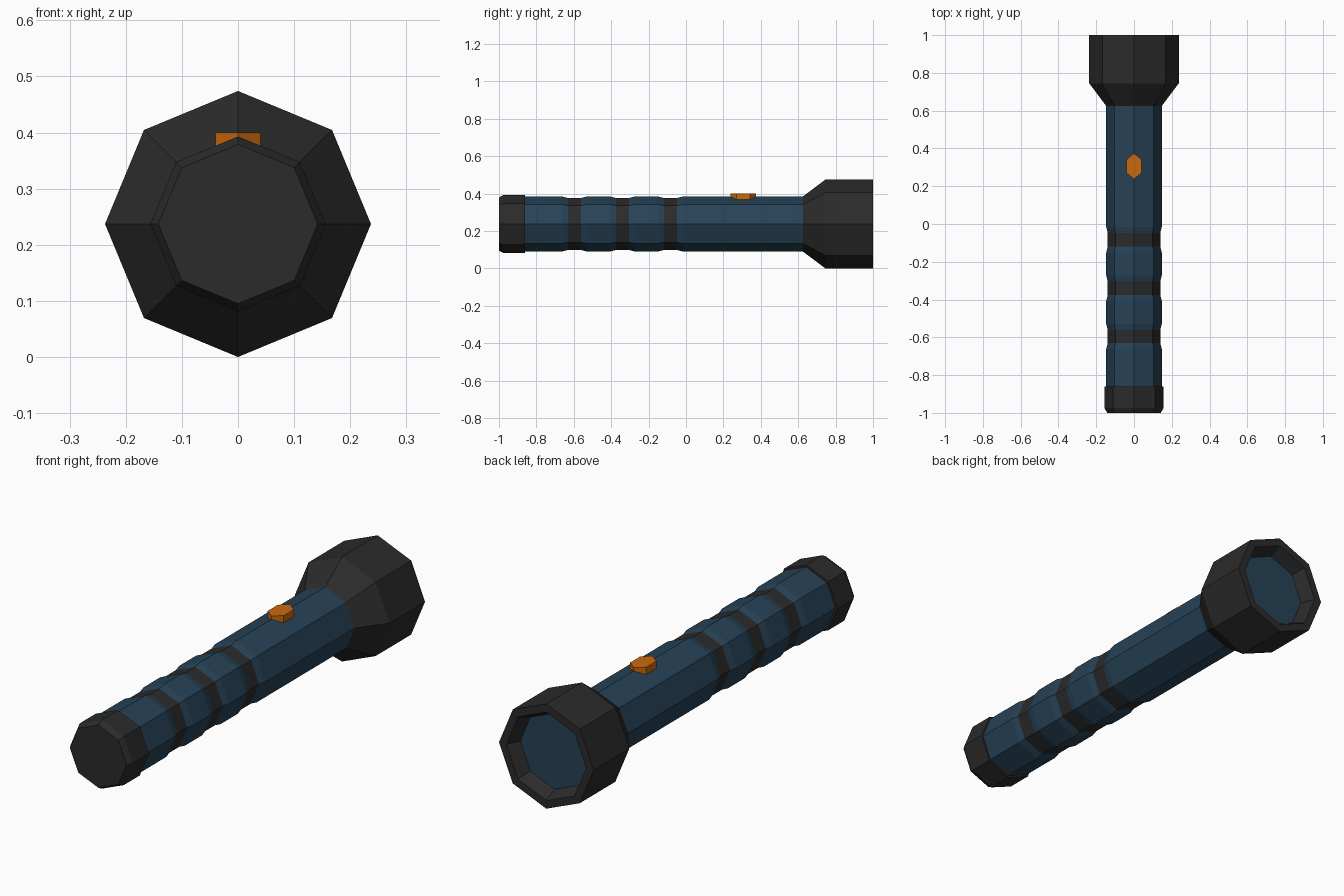
import bpy, bmesh, math

if "Cube" in bpy.data.objects:
    bpy.data.objects.remove(bpy.data.objects["Cube"])

CZ = 0.237  # height of the torch axis


def material(name, rgb):
    m = bpy.data.materials.new(name)
    m.diffuse_color = (*rgb, 1)
    m.use_nodes = True
    m.node_tree.nodes["Principled BSDF"].inputs["Base Color"].default_value = m.diffuse_color
    return m


BLACK = material("dark rubber", (0.024, 0.024, 0.024))
BLUE = material("navy blue", (0.02, 0.055, 0.095))
ORANGE = material("orange", (0.6, 0.14, 0.004))


def lathe(name, profile, mats, n=8, cap_start=False, cap_end=False, pick=None, end_mat=0):
    """Octagonal lathe of (y, radius) points about the torch axis."""
    bm = bmesh.new()
    rings = [[bm.verts.new((r * math.cos(2 * math.pi * i / n), y,
                            CZ + r * math.sin(2 * math.pi * i / n)))
              for i in range(n)] for y, r in profile]
    for k, (a, b) in enumerate(zip(rings, rings[1:])):
        for i in range(n):
            j = (i + 1) % n
            f = bm.faces.new((a[i], b[i], b[j], a[j]))
            f.material_index = pick(k) if pick else 0
    if cap_start:
        bm.faces.new(rings[0])
    if cap_end:
        bm.faces.new(rings[-1][::-1]).material_index = end_mat
    if cap_start and cap_end:
        bmesh.ops.recalc_face_normals(bm, faces=bm.faces)
    return finish(name, bm, mats)


def finish(name, bm, mats):
    me = bpy.data.meshes.new(name)
    bm.to_mesh(me)
    bm.free()
    for m in mats:
        me.materials.append(m)
    ob = bpy.data.objects.new(name, me)
    bpy.context.collection.objects.link(ob)
    return ob


# Barrel with three shallow dark grip grooves
R, G = 0.147, 0.139
profile = [(-0.87, R)]
for c in (-0.596, -0.34, -0.083):
    profile += [(c - 0.067, R), (c - 0.035, G), (c + 0.035, G), (c + 0.067, R)]
profile.append((0.64, R))
lathe("barrel", profile, [BLUE, BLACK], cap_start=True, cap_end=True,
      pick=lambda k: 1 if k % 4 == 2 else 0)

# Tail cap with bevelled end
lathe("tail_cap", [(-1, 0.142), (-0.975, 0.156), (-0.86, 0.156), (-0.86, 0.14)],
      [BLACK], cap_start=True, cap_end=True)

# Flared head, rim and recessed lens
lathe("head", [(0.625, 0.147), (0.745, 0.237), (1.0, 0.237), (1.0, 0.2), (0.94, 0.172)],
      [BLACK, BLUE], cap_start=True, cap_end=True, end_mat=1)

# Hexagonal switch button
bm = bmesh.new()
Z0, Z1 = 0.365, 0.4
outline = [(0, -0.068), (0.04, -0.036), (0.04, 0.036), (0, 0.068), (-0.04, 0.036), (-0.04, -0.036)]
base = bm.faces.new([bm.verts.new((x, 0.306 + y, Z0)) for x, y in outline])
top = bmesh.ops.extrude_face_region(bm, geom=[base])
bmesh.ops.translate(bm, vec=(0, 0, Z1 - Z0),
                    verts=[v for v in top["geom"] if isinstance(v, bmesh.types.BMVert)])
bmesh.ops.recalc_face_normals(bm, faces=bm.faces)
finish("switch_button", bm, [ORANGE])
